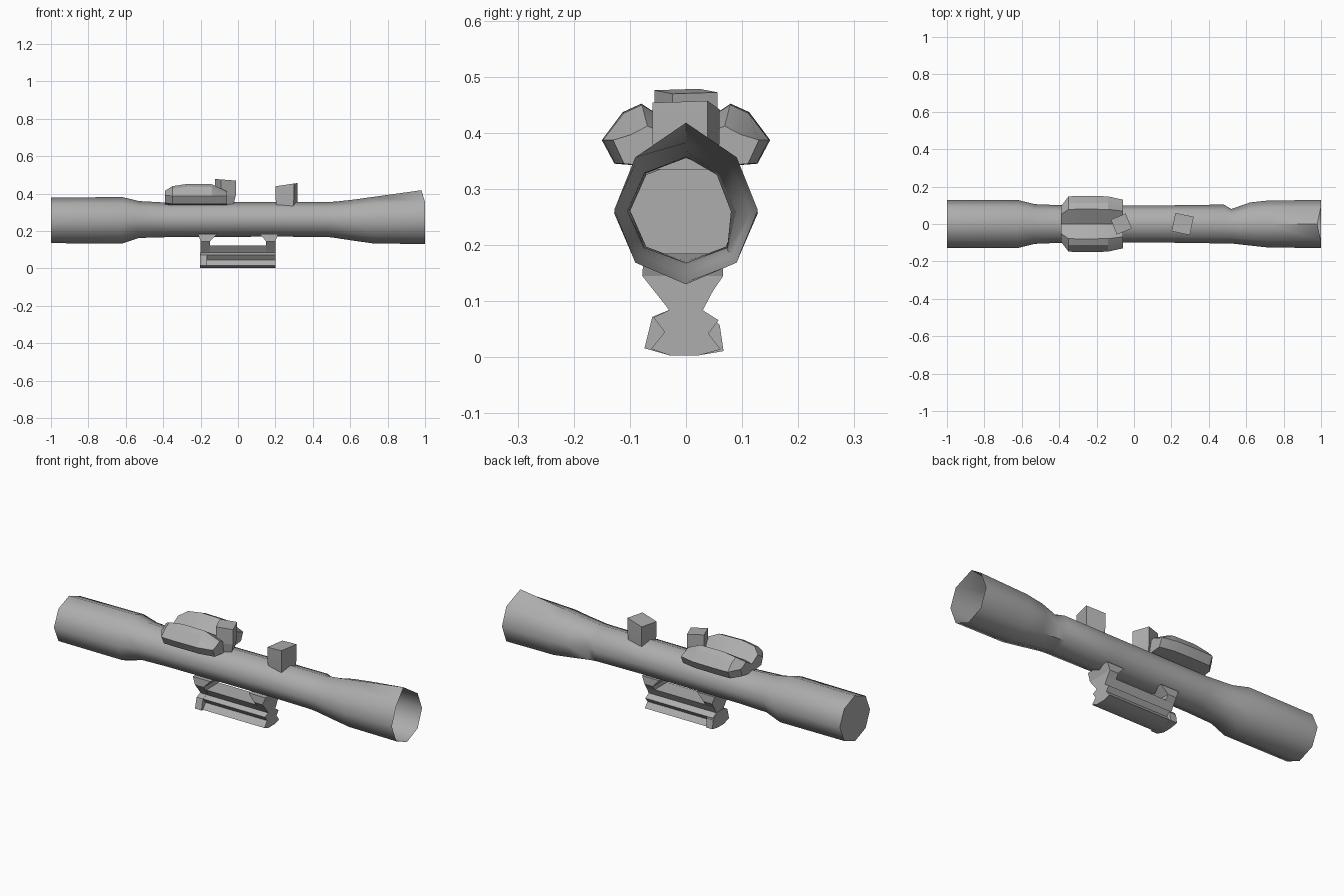
import bpy, bmesh, math

if "Cube" in bpy.data.objects:
    bpy.data.objects.remove(bpy.data.objects["Cube"])

grey = bpy.data.materials.new("metal grey")
grey.diffuse_color = (0.42, 0.42, 0.42, 1)
grey.use_nodes = True
grey.node_tree.nodes["Principled BSDF"].inputs["Base Color"].default_value = grey.diffuse_color


def loft(name, rings, cap_start=True, cap_end=True, smooth=30):
    """Skin a list of equal-length point rings into one object."""
    bm = bmesh.new()
    vs = [[bm.verts.new(p) for p in r] for r in rings]
    n = len(rings[0])
    for a, b in zip(vs, vs[1:]):
        for i in range(n):
            j = (i + 1) % n
            bm.faces.new((a[i], a[j], b[j], b[i]))
    if cap_start:
        bm.faces.new(vs[0][::-1])
    if cap_end:
        bm.faces.new(vs[-1])
    bmesh.ops.recalc_face_normals(bm, faces=bm.faces)
    me = bpy.data.meshes.new(name)
    bm.to_mesh(me)
    bm.free()
    me.materials.append(grey)
    ob = bpy.data.objects.new(name, me)
    bpy.context.collection.objects.link(ob)
    bpy.ops.object.select_all(action='DESELECT')
    ob.select_set(True)
    bpy.context.view_layer.objects.active = ob
    bpy.ops.object.shade_smooth_by_angle(angle=math.radians(smooth))
    return ob


def extrude_x(name, section, x0, x1):
    return loft(name, [[(x, y, z) for y, z in section] for x in (x0, x1)], smooth=20)


# Tube: octagonal shell, closed at the eyepiece and open at the objective
# stations: x, half width, bottom z, top z
stations = [(-1.0, .128, .135, .378), (-.62, .128, .133, .382), (-.53, .106, .163, .36),
            (-.38, .100, .167, .352), (.2, .100, .170, .355), (.48, .104, .168, .355),
            (.52, .104, .163, .357), (.62, .115, .148, .368), (.72, .126, .134, .382),
            (1.0, .128, .130, .395)]
rings = []
for x, w, z0, z1 in stations:
    c, h = (z0 + z1) / 2, (z1 - z0) / 2
    rings.append([(x, w * math.cos(i * math.pi / 4), c + h * math.sin(i * math.pi / 4))
                  for i in range(8)])
rings[-1][2] = (.98, 0, .418)          # raised lip on the objective rim
rings[6][0] = (.52, .08, .26)          # dent in the rear wall
rings[6][1] = (.52, .055, .325)
loft("scope_tube", rings, cap_end=False, smooth=50)

# Winged saddle on top of the tube
# stations: x, half width, ridge z, valley z, base z
saddle = [(-.39, .095, .415, .385, .34), (-.35, .148, .440, .395, .335),
          (-.27, .150, .452, .400, .335), (-.14, .148, .450, .400, .335),
          (-.06, .130, .412, .385, .335)]
rings = []
for x, w, top, mid, base in saddle:
    half = [(w * .53, top), (w * .75, top - .015), (w, base + .052), (w * .85, base + .01)]
    sec = [(0, mid)] + half + [(0, base)] + [(-y, z) for y, z in reversed(half)]
    rings.append([(x, y, z) for y, z in sec])
loft("top_saddle", rings, smooth=20)


# Turret knobs: turned blocks with a slight taper and tilted top
def knob(name, x, size, z0, z1, turn, foot, tilt):
    rings = []
    for z, s in ((z0, foot), (z0 + (z1 - z0) * .4, 1), (z1, 1)):
        ring = []
        for k in range(4):
            a = math.radians(turn + 45 + 90 * k)
            r = size * s * .7071
            dx = r * math.cos(a)
            ring.append((x + dx, r * math.sin(a), z + (tilt * dx if z == z1 else 0)))
        rings.append(ring)
    loft(name, rings, smooth=10)


knob("elevation_knob", -.068, .086, .335, .474, 22, .75, -.08)
knob("front_knob", .26, .100, .335, .448, -12, .95, .15)

# Rail clamp: grooved bar under the tube with flared end plates
bar = [(-.028, .085), (-.058, .071), (-.038, .045), (-.062, .015), (-.028, .003),
       (.022, .003), (.062, .014), (.040, .042), (.058, .066), (.028, .085)]
extrude_x("clamp_bar", bar, -.2, .2)
plate = [(-.028, .085), (-.06, .072), (-.074, .016), (-.028, .003),
         (.02, .003), (.067, .011), (.06, .058), (.028, .085)]
extrude_x("clamp_end_plate", plate, -.203, -.165)

# Bridge above the bar, flaring upward
extrude_x("clamp_bridge", [(-.028, .08), (.028, .08), (.05, .122), (-.055, .122)], -.2, .2)

# Two posts that flare to cradle the tube
for name, x0, x1, t0, t1 in (("rear_post", -.2, -.15, -.215, -.11),
                             ("front_post", .15, .2, .115, .215)):
    rings = []
    for z, a, b, w in ((.082, x0, x1, .028), (.145, x0, x1, .078), (.185, t0, t1, .075)):
        rings.append([(a, -w, z), (b, -w, z), (b, w * .85, z), (a, w * .85, z)])
    loft(name, rings, smooth=20)
